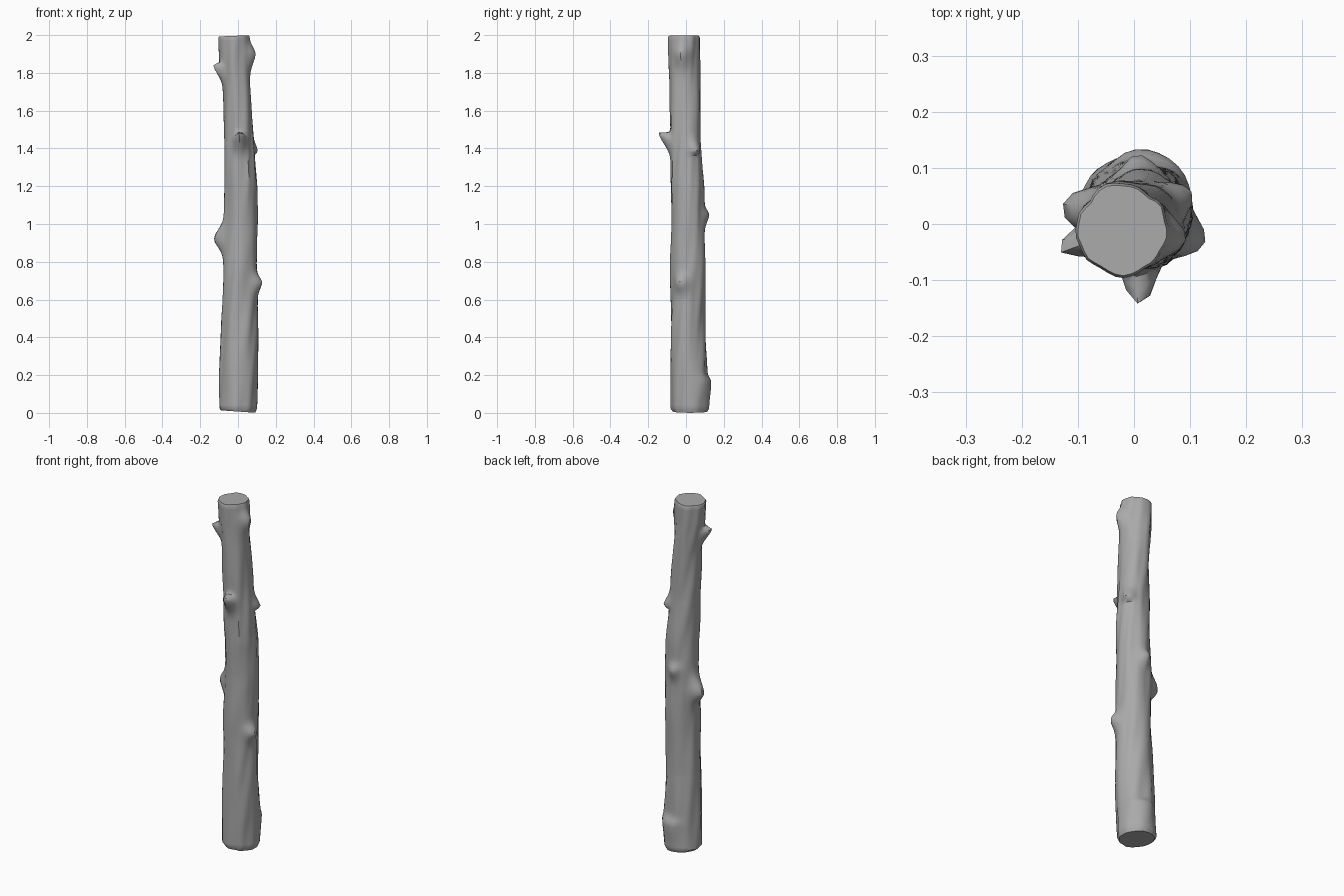
import bpy, bmesh, math
from mathutils import Vector, noise

if "Cube" in bpy.data.objects:
    bpy.data.objects.remove(bpy.data.objects["Cube"], do_unlink=True)

bark = bpy.data.materials.new("grey_bark")
bark.use_nodes = True
GREY = (0.4, 0.4, 0.4, 1)
bark.diffuse_color = GREY
bark.node_tree.nodes["Principled BSDF"].inputs["Base Color"].default_value = GREY

# Trunk sections: height, centre x, centre y, half width x, half width y
SECTIONS = [
    (0.00, 0.000, 0.022, 0.100, 0.100),
    (0.20, 0.004, 0.016, 0.101, 0.096),
    (0.45, 0.010, 0.010, 0.095, 0.092),
    (0.70, 0.011, 0.010, 0.091, 0.090),
    (1.00, 0.014, 0.012, 0.090, 0.088),
    (1.20, 0.015, 0.008, 0.086, 0.087),
    (1.45, 0.006, 0.000, 0.077, 0.080),
    (1.70, -0.006, -0.005, 0.075, 0.080),
    (1.88, -0.018, -0.009, 0.079, 0.080),
    (2.00, -0.020, -0.010, 0.081, 0.081),
]
# Knots: direction in degrees, height, size out, spread sideways, spread down, spread up, upward lean
KNOTS = [
    (197, 1.82, 0.050, 0.022, 0.055, 0.025, 0.02),
    (272, 1.44, 0.064, 0.026, 0.050, 0.030, 0.04),
    (32, 1.39, 0.032, 0.030, 0.015, 0.050, -0.01),
    (-20, 0.69, 0.034, 0.030, 0.050, 0.040, 0),
    (172, 0.92, 0.054, 0.032, 0.060, 0.070, 0),
    (95, 1.05, 0.026, 0.030, 0.050, 0.030, 0),
    (-8, 1.90, 0.034, 0.040, 0.070, 0.050, 0),
    (75, 0.17, 0.022, 0.050, 0.100, 0.025, 0),
]
SIDES, RINGS = 36, 120


def section(z):
    for a, b in zip(SECTIONS, SECTIONS[1:]):
        if z <= b[0]:
            t = (z - a[0]) / (b[0] - a[0])
            return [p + (q - p) * t for p, q in zip(a, b)][1:]
    return SECTIONS[-1][1:]


def surface_point(angle, z):
    cx, cy, rx, ry = section(z)
    # Long bark grooves that spiral gently upward
    twist = angle - z * 0.9
    groove = noise.noise(Vector((math.cos(twist) * 2.4, math.sin(twist) * 2.4, z * 3.2)))
    out = groove * 0.009
    lift = 0
    for deg, kz, size, side, down, up, lean in KNOTS:
        turn = (angle - math.radians(deg) + math.pi) % math.tau - math.pi
        dz = (z - kz) / (up if z > kz else down)
        weight = math.exp(-((turn * 0.09 / side) ** 2 + dz * dz))
        out += size * weight
        lift += lean * weight
    return Vector((cx + (rx + out) * math.cos(angle),
                   cy + (ry + out) * math.sin(angle), z + lift))


# Log: stacked rings skinned into a trunk, with chamfered ends
bm = bmesh.new()
rings = []
for i in range(RINGS + 1):
    z = 0.025 + 1.96 * i / RINGS
    rings.append([bm.verts.new(surface_point(math.tau * j / SIDES, z)) for j in range(SIDES)])


def cut_end(ring, height, shrink, slope):
    centre = sum((v.co for v in ring), Vector()) / SIDES
    result = []
    for v in ring:
        p = centre + (v.co - centre) * shrink
        p.z = height + slope * (p.x - centre.x)
        result.append(bm.verts.new(p))
    return result


rings.insert(0, cut_end(rings[0], 0.007, 0.90, -0.07))
rings.append(cut_end(rings[-1], 1.996, 0.95, 0.04))
for low, high in zip(rings, rings[1:]):
    for j in range(SIDES):
        k = (j + 1) % SIDES
        bm.faces.new((low[j], low[k], high[k], high[j]))
bm.faces.new(rings[-1])
bm.faces.new(rings[0][::-1])

mesh = bpy.data.meshes.new("log")
bm.to_mesh(mesh)
bm.free()
mesh.materials.append(bark)
log = bpy.data.objects.new("log", mesh)
bpy.context.collection.objects.link(log)
bpy.ops.object.select_all(action='DESELECT')
log.select_set(True)
bpy.context.view_layer.objects.active = log
bpy.ops.object.shade_smooth_by_angle(angle=math.radians(40))
